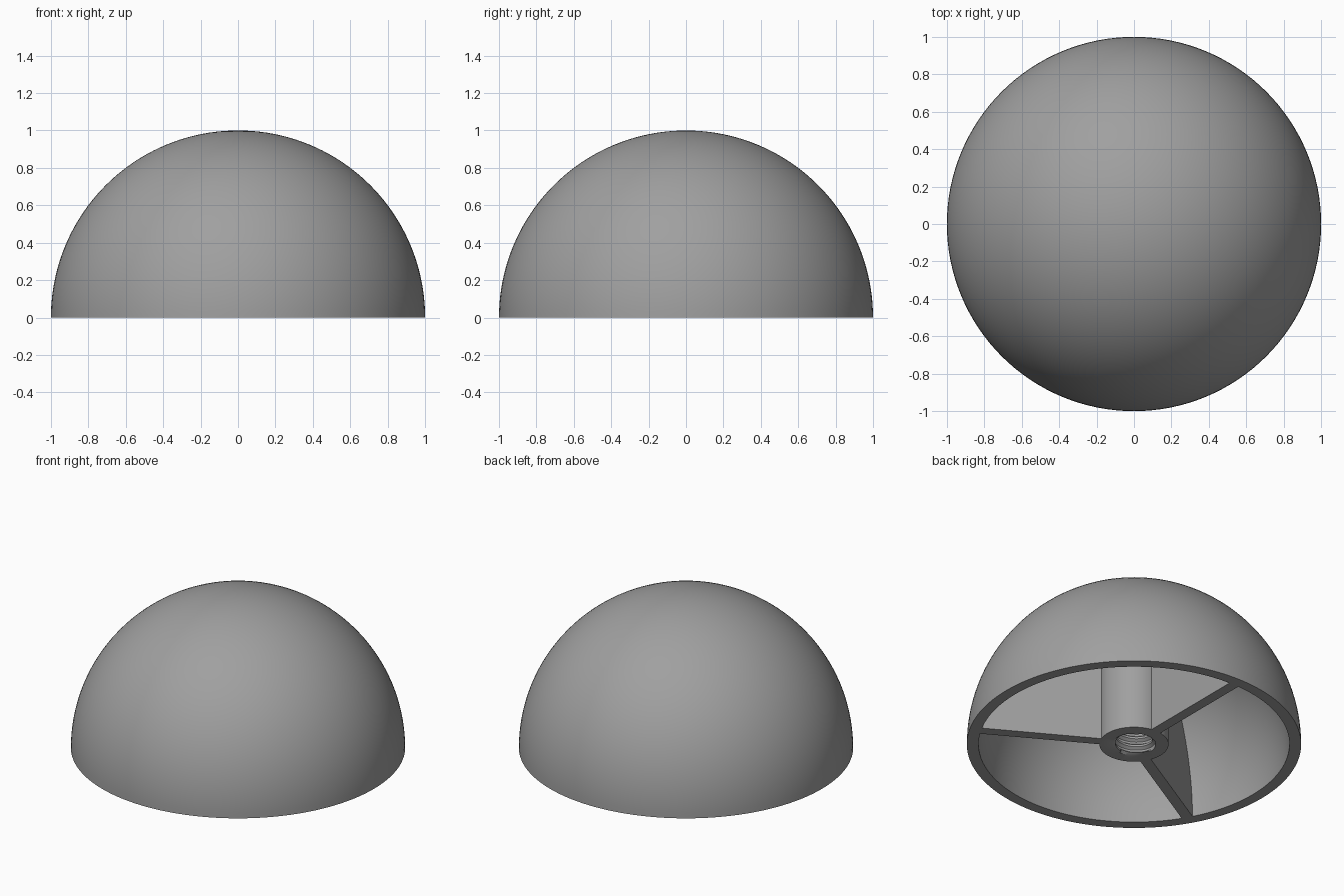
import bpy, bmesh, math
from mathutils import Matrix

if "Cube" in bpy.data.objects:
    bpy.data.objects.remove(bpy.data.objects["Cube"])

R_OUT, R_IN = 1.0, 0.93          # dome shell
R_HUB, HUB_TOP = 0.207, 0.94     # central post
R_BORE, R_CREST = 0.13, 0.112    # threaded hole
PITCH, DEPTH = 0.055, 0.5
RIB_T = 0.068

grey = bpy.data.materials.new("mid_grey")
grey.diffuse_color = (0.35, 0.35, 0.35, 1)
grey.use_nodes = True
grey.node_tree.nodes["Principled BSDF"].inputs["Base Color"].default_value = grey.diffuse_color


def finish(name, bm):
    bmesh.ops.remove_doubles(bm, verts=bm.verts, dist=1e-5)
    bmesh.ops.recalc_face_normals(bm, faces=bm.faces)
    mesh = bpy.data.meshes.new(name)
    bm.to_mesh(mesh)
    bm.free()
    mesh.materials.append(grey)
    ob = bpy.data.objects.new(name, mesh)
    bpy.context.collection.objects.link(ob)
    bpy.ops.object.select_all(action='DESELECT')
    ob.select_set(True)
    bpy.context.view_layer.objects.active = ob
    bpy.ops.object.shade_smooth_by_angle(angle=math.radians(30))
    return ob


def arc(radius, steps, start=0.0, end=math.pi / 2):
    return [(radius * math.cos(start + (end - start) * i / steps),
             radius * math.sin(start + (end - start) * i / steps)) for i in range(steps + 1)]


# Hollow dome: a lathed wall section
bm = bmesh.new()
section = arc(R_OUT, 40)[::-1] + arc(R_IN, 40)
vs = [bm.verts.new((r, 0, z)) for r, z in section]
edges = [bm.edges.new(p) for p in zip(vs, vs[1:])]
bmesh.ops.spin(bm, geom=vs + edges, cent=(0, 0, 0), axis=(0, 0, 1),
               angle=2 * math.pi, steps=128, use_merge=False)
bmesh.ops.dissolve_degenerate(bm, dist=1e-5, edges=bm.edges)
finish("dome_shell", bm)

# Central post with a helical thread cut into its bore
bm = bmesh.new()
N = 64
rows = []
radii = (R_BORE, R_CREST, R_CREST, R_BORE)
for k in range(-4, int(4 * DEPTH / PITCH) + 2):
    row = []
    for i in range(N + 1):
        a = 2 * math.pi * i / N
        z = PITCH * (k / 4 + i / N)
        r = radii[k % 4] if 0 < z < DEPTH else R_BORE
        z = min(max(z, 0), DEPTH)
        row.append(bm.verts.new((r * math.cos(a), r * math.sin(a), z)))
    rows.append(row)
for a, b in zip(rows, rows[1:]):
    for i in range(N):
        bm.faces.new((a[i], a[i + 1], b[i + 1], b[i]))
bmesh.ops.remove_doubles(bm, verts=bm.verts, dist=1e-5)
# Bottom ring, outer wall and the closed end of the bore
rings = []
for r, z in ((R_BORE, 0), (R_HUB, 0), (R_HUB, HUB_TOP), (R_BORE, DEPTH)):
    rings.append([bm.verts.new((r * math.cos(2 * math.pi * i / N),
                                r * math.sin(2 * math.pi * i / N), z)) for i in range(N)])
for a, b in zip(rings[:2], rings[1:3]):
    for i in range(N):
        j = (i + 1) % N
        bm.faces.new((a[i], a[j], b[j], b[i]))
bm.faces.new(rings[2])
bm.faces.new(rings[3])
finish("threaded_post", bm)

# Three radial ribs filling the height between post and dome
r_rib, r_start = R_IN + 0.008, R_HUB - 0.012
for n in range(3):
    bm = bmesh.new()
    outline = arc(r_rib, 32, 0, math.acos(r_start / r_rib)) + [(r_start, 0)]
    face = bm.faces.new([bm.verts.new((r, -RIB_T / 2, z)) for r, z in outline])
    new = bmesh.ops.extrude_face_region(bm, geom=[face])["geom"]
    bmesh.ops.translate(bm, vec=(0, RIB_T, 0),
                        verts=[v for v in new if isinstance(v, bmesh.types.BMVert)])
    bmesh.ops.transform(bm, verts=bm.verts,
                        matrix=Matrix.Rotation(math.radians(90 + 120 * n), 4, 'Z'))
    finish(f"rib_{n + 1}", bm)
